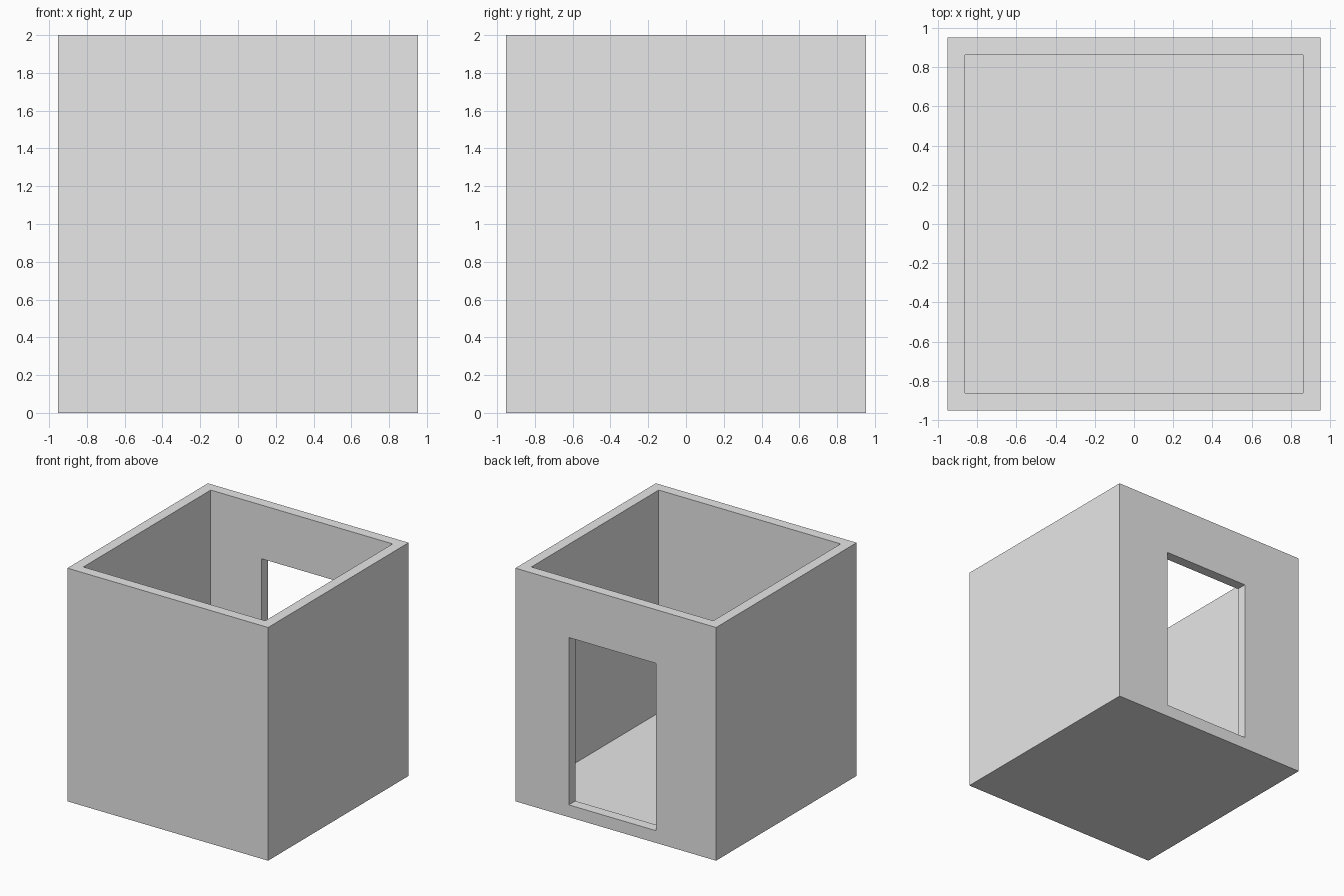
import bpy

if "Cube" in bpy.data.objects:
    bpy.data.objects.remove(bpy.data.objects["Cube"])

HALF = 0.952      # outer half width
INNER = 0.863     # inner half width
FLOOR = 0.09      # floor slab height
TOP = 2.0
DOOR_L, DOOR_R, SILL, DOOR_TOP = -0.38, 0.445, 0.105, 1.54

grey = bpy.data.materials.new("plain_grey")
grey.diffuse_color = (0.8, 0.8, 0.8, 1)
grey.use_nodes = True
grey.node_tree.nodes["Principled BSDF"].inputs["Base Color"].default_value = grey.diffuse_color


def finish(name, verts, faces):
    mesh = bpy.data.meshes.new(name)
    mesh.from_pydata(verts, [], faces)
    mesh.materials.append(grey)
    obj = bpy.data.objects.new(name, mesh)
    bpy.context.collection.objects.link(obj)
    return obj


def box(name, x0, x1, y0, y1, z0, z1):
    verts = [(x, y, z) for x in (x0, x1) for y in (y0, y1) for z in (z0, z1)]
    faces = [(0, 1, 3, 2), (4, 6, 7, 5), (0, 4, 5, 1),
             (2, 3, 7, 6), (0, 2, 6, 4), (1, 5, 7, 3)]
    return finish(name, verts, faces)


# Floor slab under the walls
box("floor", -HALF, HALF, -HALF, HALF, 0, FLOOR)

# Side walls run the full depth
box("left_wall", -HALF, -INNER, -HALF, HALF, FLOOR, TOP)
box("right_wall", INNER, HALF, -HALF, HALF, FLOOR, TOP)

# Solid front wall between the side walls
box("front_wall", -INNER, INNER, -HALF, -INNER, FLOOR, TOP)

# Back wall: rectangular ring around the doorway, extruded through its thickness
outer = [(-INNER, FLOOR), (INNER, FLOOR), (INNER, TOP), (-INNER, TOP)]
hole = [(DOOR_L, SILL), (DOOR_R, SILL), (DOOR_R, DOOR_TOP), (DOOR_L, DOOR_TOP)]
verts = [(x, y, z) for y in (INNER, HALF) for x, z in outer + hole]
faces = []
for i in range(4):
    j = (i + 1) % 4
    faces += [(i, j, j + 4, i + 4),                # room side
              (j + 8, i + 8, i + 12, j + 12),      # outside
              (j, i, i + 8, j + 8),                # outer rim
              (i + 4, j + 4, j + 12, i + 12)]      # door reveal
finish("back_wall", verts, faces)
